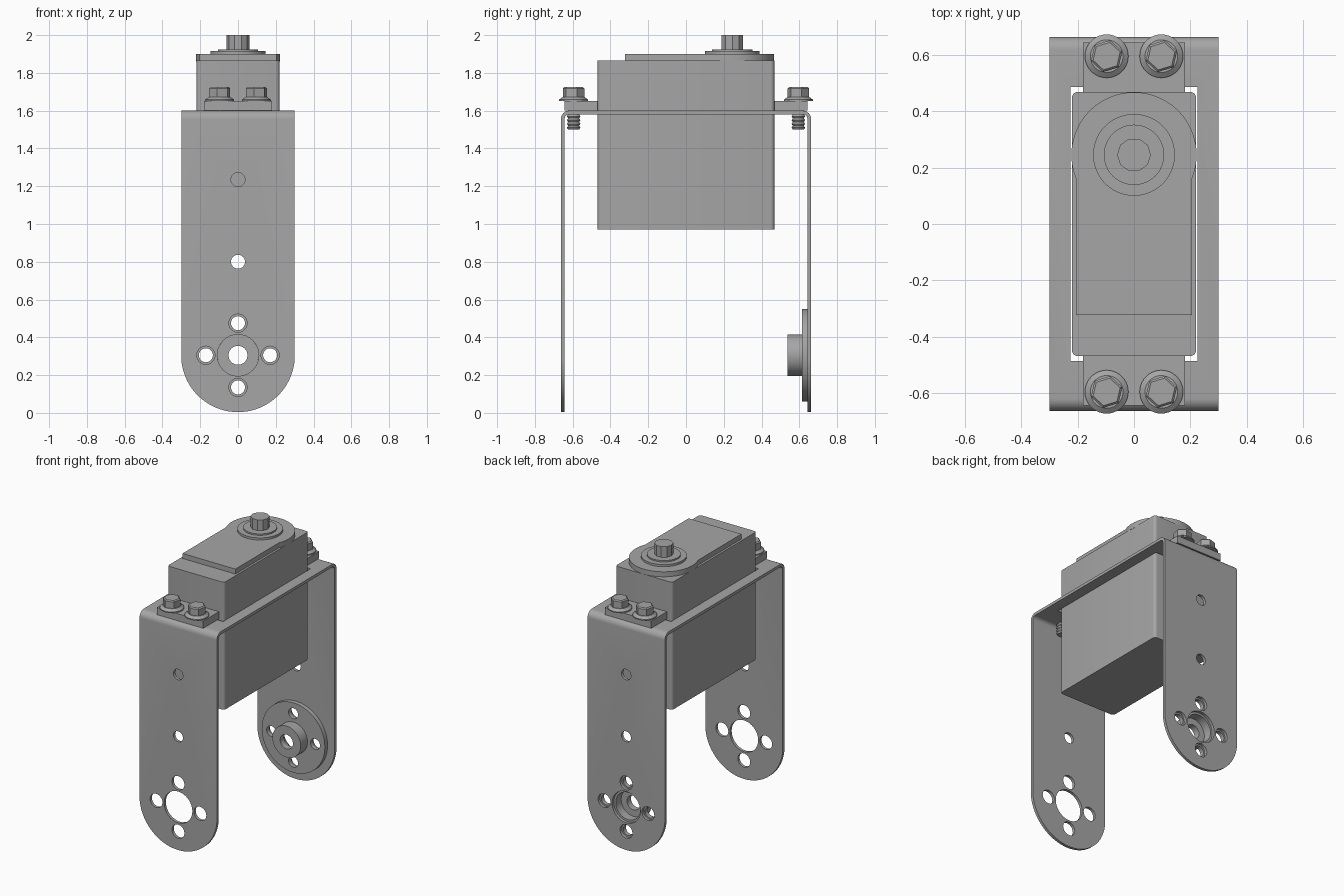
import bpy, bmesh
from math import pi, sin, cos, acos, radians
from mathutils import Matrix

if "Cube" in bpy.data.objects:
    bpy.data.objects.remove(bpy.data.objects["Cube"])

metal = bpy.data.materials.new("plain grey")
metal.use_nodes = True
GREY = (0.38, 0.38, 0.38, 1)
metal.diffuse_color = GREY
metal.node_tree.nodes["Principled BSDF"].inputs["Base Color"].default_value = GREY

# Axis frames: local z becomes -y or x
TO_FRONT = Matrix.Rotation(pi / 2, 4, 'X')
TO_SIDE = Matrix(((0, 0, 1, 0), (1, 0, 0, 0), (0, 1, 0, 0), (0, 0, 0, 1)))


def finish(name, bm, frame=Matrix(), loc=(0, 0, 0)):
    bmesh.ops.recalc_face_normals(bm, faces=bm.faces)
    bm.transform(Matrix.Translation(loc) @ frame)
    mesh = bpy.data.meshes.new(name)
    bm.to_mesh(mesh)
    bm.free()
    mesh.materials.append(metal)
    ob = bpy.data.objects.new(name, mesh)
    bpy.context.collection.objects.link(ob)
    return ob


def prism(name, outline, low, high, **place):
    bm = bmesh.new()
    face = bm.faces.new([bm.verts.new((a, b, low)) for a, b in outline])
    made = bmesh.ops.extrude_face_region(bm, geom=[face])["geom"]
    bmesh.ops.translate(bm, vec=(0, 0, high - low),
                        verts=[g for g in made if isinstance(g, bmesh.types.BMVert)])
    return finish(name, bm, **place)


def lathe(name, profile, sides=40, closed=False, turn=0, **place):
    bm = bmesh.new()
    rings = [[bm.verts.new((r * cos(turn + 2 * pi * i / sides),
                            r * sin(turn + 2 * pi * i / sides), z))
              for i in range(sides)] for r, z in profile]
    pairs = list(zip(rings, rings[1:]))
    if closed:
        pairs.append((rings[-1], rings[0]))
    else:
        bm.faces.new(rings[0])
        bm.faces.new(rings[-1])
    for a, b in pairs:
        for i in range(sides):
            j = (i + 1) % sides
            bm.faces.new((a[i], a[j], b[j], b[i]))
    return finish(name, bm, **place)


def arc(cx, cy, r, start, end, steps):
    return [(cx + r * cos(radians(start + (end - start) * i / steps)),
             cy + r * sin(radians(start + (end - start) * i / steps)))
            for i in range(steps + 1)]


def rounded(hx, hy, r):
    out = []
    for k, (sx, sy) in enumerate(((1, 1), (-1, 1), (-1, -1), (1, -1))):
        out += arc(sx * (hx - r), sy * (hy - r), r, 90 * k, 90 * k + 90, 5)
    return out


def cut(ob, cutter, operation='DIFFERENCE'):
    mod = ob.modifiers.new("cut", 'BOOLEAN')
    mod.object, mod.operation, mod.solver = cutter, operation, 'EXACT'
    bpy.context.view_layer.objects.active = ob
    bpy.ops.object.modifier_apply(modifier=mod.name)
    bpy.data.objects.remove(cutter)


def drill(ob, x, z, r):
    cut(ob, lathe("drill", [(r, -1), (r, 1)], 32, frame=TO_FRONT, loc=(x, 0, z)))


AXLE = 0.305
BOLT_RING = [(0.17, 0), (-0.17, 0), (0, 0.17), (0, -0.17)]

# U-shaped bracket: bent sheet, rounded leg ends, holes and servo opening
Y, T, TOP, BEND = 0.663, 0.02, 1.6, 0.045
outer = arc(Y - BEND, TOP - BEND, BEND, 0, 90, 8)
inner = arc(Y - BEND, TOP - BEND, BEND - T, 0, 90, 8)
outer += [(-y, z) for y, z in reversed(outer)]
inner += [(-y, z) for y, z in reversed(inner)]
sheet = [(Y, 0)] + outer + [(-Y, 0), (T - Y, 0)] + inner[::-1] + [(Y - T, 0)]
bracket = prism("bracket", sheet, -0.3, 0.3, frame=TO_SIDE)
legs = arc(0, AXLE, 0.301, 180, 360, 40) + [(0.301, 1.8), (-0.301, 1.8)]
cut(bracket, prism("leg_shape", legs, -1, 1, frame=TO_FRONT), 'INTERSECT')
cut(bracket, prism("opening", [(-.225, -.485), (.225, -.485), (.225, .485), (-.225, .485)], 1.5, 1.7))
drill(bracket, 0, AXLE, 0.11)
for x, z in BOLT_RING:
    drill(bracket, x, AXLE + z, 0.048)
for z in (0.8, 1.235):
    drill(bracket, 0, z, 0.037)

# Servo body and lid
prism("servo_body", rounded(0.22, 0.468, 0.02), 0.97, 1.865)
SHAFT_Y, R, W = 0.245, 0.222, 0.205
a = math_angle = acos(W / R) * 180 / pi
lid = arc(0, SHAFT_Y, R, -a, 180 + a, 48) + [(-W, -0.322), (W, -0.322)]
prism("servo_lid", lid, 1.86, 1.9)

# Output shaft with stepped collar
lathe("shaft_collar", [(0.145, 1.89), (0.145, 1.915), (0.107, 1.915), (0.107, 1.925)],
      48, loc=(0, SHAFT_Y, 0))
lathe("output_shaft", [(0.06, 1.91), (0.06, 2.0)], 10, loc=(0, SHAFT_Y, 0))

# Mounting ears and flanged hex screws at both ends
thread = [(0.036 if i % 2 else 0.029, 1.5 + 0.01 * i) for i in range(11)]
for end, side in (("front", -1), ("back", 1)):
    ear = [(-0.18, side * 0.46), (0.18, side * 0.46), (0.18, side * 0.643), (-0.18, side * 0.643)]
    prism(end + "_ear", ear, TOP, 1.65)
    for label, x in (("left", 0.097), ("right", -0.097)):
        spot = (x, side * 0.595, 0)
        lathe(f"{end}_{label}_screw_flange", [(0.077, 1.65), (0.077, 1.658), (0.058, 1.672)], loc=spot)
        lathe(f"{end}_{label}_screw_head", [(0.058, 1.66), (0.058, 1.718), (0.05, 1.725)],
              6, turn=0.3, loc=spot)
        lathe(f"{end}_{label}_screw_thread", thread + [(0.034, 1.655)], 24, loc=spot)

# Round horn inside the back leg, with hollow hub
horn = lathe("horn", [(0.05, 0.105), (0.11, 0.105), (0.11, 0.03), (0.245, 0.03),
                      (0.245, 0), (0.095, 0), (0.095, 0.06), (0.05, 0.06)],
             48, closed=True, frame=TO_FRONT, loc=(0, Y - T, AXLE))
for x, z in BOLT_RING:
    drill(horn, x, AXLE + z, 0.037)

# Smooth round surfaces, keep edges sharp
bpy.ops.object.select_all(action='DESELECT')
for ob in bpy.context.scene.objects:
    if ob.type == 'MESH':
        ob.select_set(True)
        bpy.context.view_layer.objects.active = ob
bpy.ops.object.shade_smooth_by_angle(angle=radians(25))
